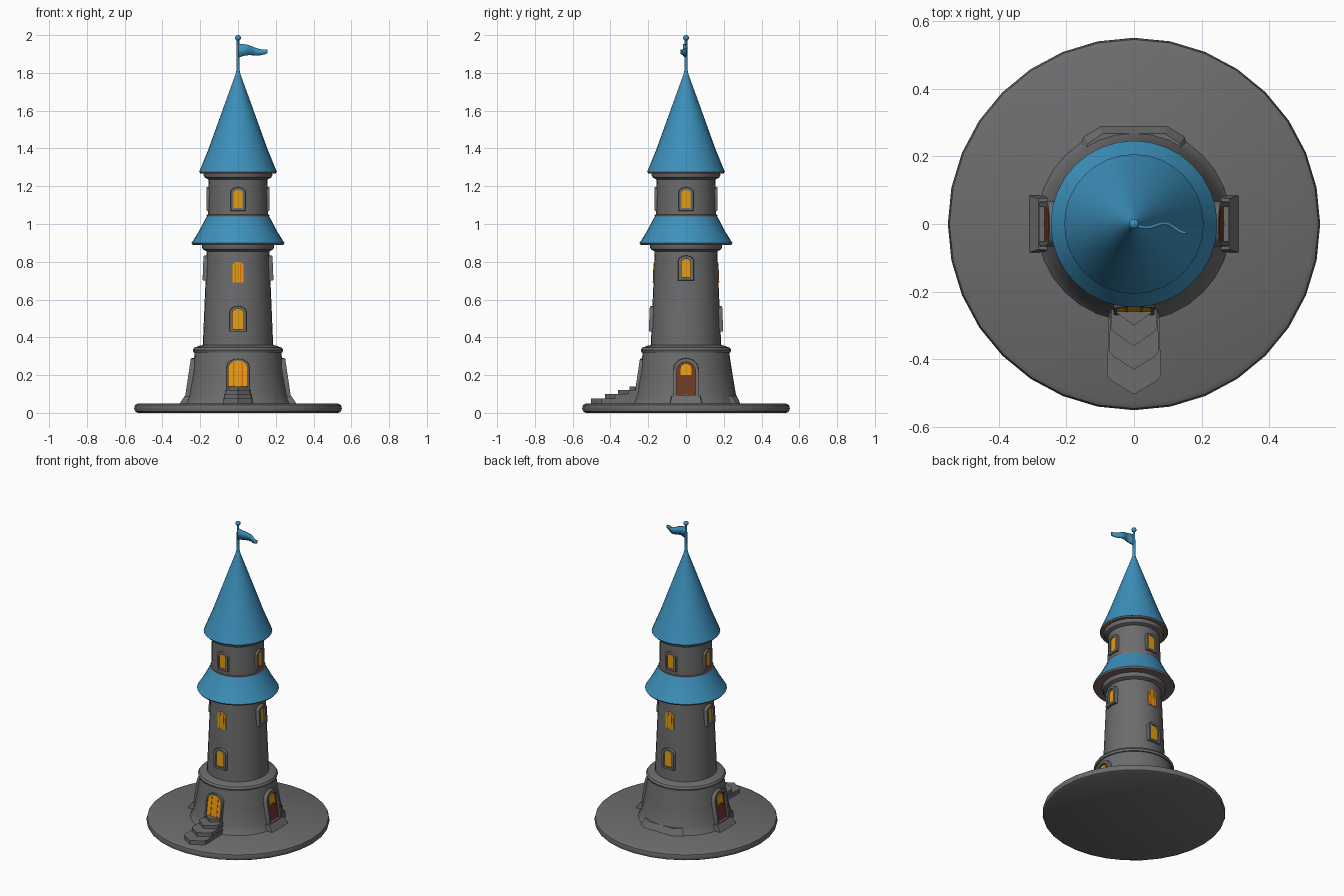
import bpy, bmesh, math
from mathutils import Vector

if "Cube" in bpy.data.objects:
    bpy.data.objects.remove(bpy.data.objects["Cube"])


def mat(name, rgb):
    m = bpy.data.materials.new(name)
    m.diffuse_color = (*rgb, 1)
    m.use_nodes = True
    m.node_tree.nodes["Principled BSDF"].inputs["Base Color"].default_value = m.diffuse_color
    return m


STONE = mat("grey stone", (0.15, 0.15, 0.155))
BLUE = mat("blue roof", (0.045, 0.28, 0.50))
AMBER = mat("amber glass", (0.78, 0.33, 0.005))
ORANGE = mat("orange bars", (0.75, 0.13, 0.005))
WOOD = mat("brown wood", (0.16, 0.042, 0.018))
EAVE = mat("taupe eave", (0.22, 0.15, 0.13))


def make(name, verts, faces, m, smooth=True):
    me = bpy.data.meshes.new(name)
    me.from_pydata([tuple(v) for v in verts], [], faces)
    bm = bmesh.new()
    bm.from_mesh(me)
    bmesh.ops.recalc_face_normals(bm, faces=bm.faces)
    bm.to_mesh(me)
    bm.free()
    ob = bpy.data.objects.new(name, me)
    bpy.context.collection.objects.link(ob)
    me.materials.append(m)
    if smooth:
        bpy.ops.object.select_all(action='DESELECT')
        ob.select_set(True)
        bpy.context.view_layer.objects.active = ob
        bpy.ops.object.shade_smooth_by_angle(angle=math.radians(35))
    return ob


def lathe(name, profile, m, n=32):
    """Spin (radius, z) points round z and cap both ends."""
    verts = [(r * math.cos(2 * math.pi * i / n), r * math.sin(2 * math.pi * i / n), z)
             for r, z in profile for i in range(n)]
    faces = [(k * n + i, k * n + (i + 1) % n, (k + 1) * n + (i + 1) % n, (k + 1) * n + i)
             for k in range(len(profile) - 1) for i in range(n)]
    faces += [tuple(range(n)), tuple(range(len(verts) - n, len(verts)))]
    return make(name, verts, faces, m)


def outline(w, z0, z1, rise, n=10):
    """Arched outline, counter-clockwise from the lower left."""
    arc = [(w * math.cos(math.pi * i / n), z1 - rise + rise * math.sin(math.pi * i / n))
           for i in range(n + 1)]
    return [(-w, z0), (w, z0)] + arc


def place(u, z, d, side):
    """Local (across, up, outward) to world; side 0 front, 1 right, 2 back, 3 left."""
    a = side * math.pi / 2
    return Vector((u * math.cos(a) + d * math.sin(a), u * math.sin(a) - d * math.cos(a), z))


def plate(name, side, pts, wall, back, front, m):
    n = len(pts)
    v = [place(u, z, wall(z) + o, side) for o in (back, front) for u, z in pts]
    f = [tuple(range(n)), tuple(range(n, 2 * n))]
    f += [(i, (i + 1) % n, n + (i + 1) % n, n + i) for i in range(n)]
    return make(name, v, f, m, False)


def frame(name, side, outer, inner, wall, out):
    n = len(outer)
    v = [place(u, z, wall(z) + o, side)
         for pts, o in ((outer, -0.02), (outer, out - 0.004), (
             [(a[0] * .88 + b[0] * .12, a[1] * .88 + b[1] * .12) for a, b in zip(outer, inner)], out),
             (inner, out), (inner, -0.02)) for u, z in pts]
    f = [(k * n + i, k * n + (i + 1) % n, (k + 1) % 5 * n + (i + 1) % n, (k + 1) % 5 * n + i)
         for k in range(5) for i in range(n)]
    return make(name, v, f, STONE)


def base_wall(z):
    return 0.262 - 0.15 * (z - 0.1)


def shaft_wall(z):
    return 0.187 - 0.042 * (z - 0.34)


def top_wall(z):
    return 0.158


def window(name, side, w, z0, z1, wall, border=0.015, out=0.014, bars=False):
    pane = outline(w, z0, z1, w * 0.8)
    plate(name + "_glass", side, pane, wall, -0.02, 0.002, AMBER)
    if border:
        frame(name + "_frame", side, outline(w + border, z0 - border, z1 + border, (w + border) * .7),
              pane, wall, out)
    if bars:
        for u in (-0.45 * w, 0.45 * w):
            plate(name + "_bar", side, [(u - .003, z0), (u + .003, z0), (u + .003, z1 - .01), (u - .003, z1 - .01)],
                  wall, 0, 0.004, ORANGE)


# ground disc
lathe("ground_disc", [(0.53, 0), (0.545, 0.008), (0.55, 0.022), (0.545, 0.042), (0.53, 0.05)], STONE)

# stone tower: flared foot, ring, shaft, ring, upper room, ring
lathe("tower_foot", [(0.29, 0.045), (0.28, 0.06), (0.264, 0.1), (0.247, 0.2), (0.228, 0.325)], STONE)
lathe("foot_ring", [(0.215, 0.315), (0.235, 0.32), (0.24, 0.333), (0.232, 0.345), (0.205, 0.355), (0.18, 0.36)], STONE)
lathe("tower_shaft", [(0.187, 0.34), (0.165, 0.865)], STONE)
lathe("shaft_ring", [(0.165, 0.855), (0.185, 0.865), (0.192, 0.878), (0.19, 0.9)], STONE)
lathe("upper_room", [(0.16, 1.03), (0.156, 1.25)], STONE)
lathe("upper_ring", [(0.155, 1.235), (0.175, 1.245), (0.182, 1.258), (0.18, 1.28)], STONE)

# roofs and eaves
lathe("lower_eave", [(0.16, 0.89), (0.24, 0.89), (0.246, 0.899)], EAVE)
lathe("lower_roof", [(0.246, 0.899), (0.205, 0.965), (0.163, 1.045), (0.15, 1.047)], BLUE)
lathe("lower_roof_trim", [(0.165, 1.038), (0.166, 1.048), (0.155, 1.052)], EAVE)
lathe("upper_eave", [(0.16, 1.268), (0.2, 1.268), (0.205, 1.275)], EAVE)
lathe("upper_roof", [(0.206, 1.275), (0.155, 1.4), (0.083, 1.6), (0.014, 1.79), (0.009, 1.81)], BLUE)

# flagpole, knob and waving flag
lathe("flagpole", [(0.009, 1.78), (0.007, 1.98)], BLUE, 12)
lathe("pole_knob", [(0.015 * math.sin(math.pi * (i + .15) / 8.3) + .0005,
                     1.985 - 0.015 * math.cos(math.pi * (i + .15) / 8.3)) for i in range(9)], BLUE, 16)
N = 18
fv = []
for i in range(N + 1):
    t = i / N
    y = -0.004 + 0.022 * t * math.sin(2 * math.pi * (t * 1.15 - 0.35)) - 0.006 * math.sin(math.pi * t)
    sag = 0.005 * math.sin(2 * math.pi * t)
    x = 0.004 + 0.152 * t
    fv += [(x, y, 1.953 - 0.03 * t + sag), (x, y, 1.882 + 0.022 * t + sag)]
flag = make("flag", fv, [(2 * i, 2 * i + 1, 2 * i + 3, 2 * i + 2) for i in range(N)], BLUE)
solid = flag.modifiers.new("thickness", 'SOLIDIFY')
solid.thickness = 0.009
solid.offset = 0

# windows on each storey
for s, label in enumerate(("front", "right", "back", "left")):
    window(label + "_upper_window", s, 0.025, 1.085, 1.18, top_wall, out=0.009)
    if s % 2 == 0:
        window(label + "_middle_window", s, 0.03, 0.69, 0.80, shaft_wall, border=0, bars=True)
        window(label + "_lower_window", s, 0.03, 0.445, 0.55, shaft_wall)
    else:
        window(label + "_middle_window", s, 0.025, 0.72, 0.815, shaft_wall, border=0.018, out=0.016)

# front doorway, glowing
window("front_doorway", 0, 0.05, 0.13, 0.277, base_wall, border=0.01, out=0.01, bars=True)

# wooden side doors with a small light, frame and doorstep
for s, label in ((1, "right"), (3, "left")):
    leaf = outline(0.05, 0.095, 0.27, 0.045)
    plate(label + "_door", s, leaf, base_wall, -0.02, 0.002, WOOD)
    frame(label + "_door_frame", s, outline(0.067, 0.08, 0.29, 0.06), leaf, base_wall, 0.016)
    plate(label + "_door_light", s, outline(0.028, 0.2, 0.26, 0.025), base_wall, 0, 0.005, AMBER)
    v = [place(u * k, z, d, s) for k, z, d in ((0.085, 0.045, 0.312), (0.075, 0.09, 0.282))
         for u in (-1, 1)] + [place(u, z, 0.2, s) for z in (0.045, 0.09) for u in (-0.08, 0.08)]
    make(label + "_doorstep", v, [(0, 1, 3, 2), (2, 3, 7, 6), (0, 2, 6, 4), (1, 5, 7, 3), (0, 4, 5, 1), (4, 6, 7, 5)],
         STONE, False)

# low plinth behind
make("back_plinth", [(x * k, y, z) for z, k, f in ((0.045, 1, 0.29), (0.09, 0.9, 0.268))
                     for x, y in ((-0.17, 0.2), (0.17, 0.2), (0.15, f - .03), (0.1, f), (-0.1, f), (-0.15, f - .03))],
     [tuple(range(6)), tuple(range(6, 12))] + [(i, (i + 1) % 6, 6 + (i + 1) % 6, 6 + i) for i in range(6)],
     STONE, False)

# pointed front steps
for k, (tip, w, top) in enumerate(((-0.503, 0.08, 0.076), (-0.43, 0.074, 0.1), (-0.36, 0.069, 0.122), (-0.30, 0.065, 0.14))):
    shape = [(-w * .9, -0.2), (-w, tip + 0.055), (-w * .85, tip + 0.04), (0, tip),
             (w * .85, tip + 0.04), (w, tip + 0.055), (w * .9, -0.2)]
    n = len(shape)
    make("front_step_%d" % (k + 1), [(x, y, z) for z in (0.04, top) for x, y in shape],
         [tuple(range(n)), tuple(range(n, 2 * n))] + [(i, (i + 1) % n, n + (i + 1) % n, n + i) for i in range(n)],
         STONE, False)
